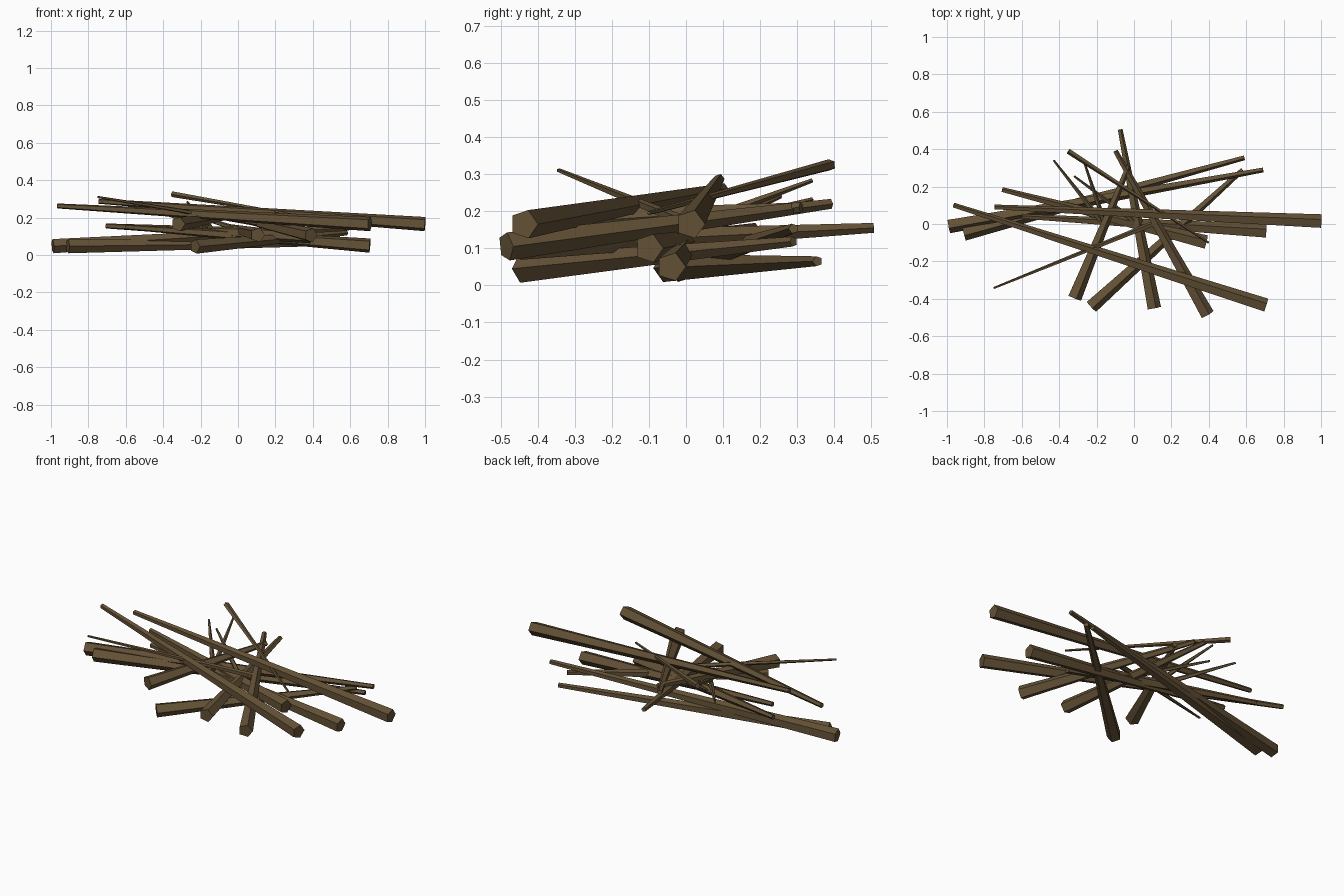
import bpy, bmesh
from mathutils import Vector, Matrix

if "Cube" in bpy.data.objects:
    bpy.data.objects.remove(bpy.data.objects["Cube"])

bark = bpy.data.materials.new("dark_bark_brown")
bark.diffuse_color = (0.13, 0.085, 0.038, 1)
bark.use_nodes = True
bark.node_tree.nodes["Principled BSDF"].inputs["Base Color"].default_value = bark.diffuse_color


def stick(name, thick_end, thin_end, r1, r2):
    """Tapered five-sided stick between two points."""
    a, b = Vector(thick_end), Vector(thin_end)
    d = (b - a).normalized()
    side = d.cross(Vector((0, 0, 1))).normalized()
    up = side.cross(d)
    rot = Matrix((up, side, -d)).transposed()
    if rot.determinant() < 0:
        rot = Matrix((up, side, d)).transposed()
    flip = rot.col[2].dot(d) < 0
    bm = bmesh.new()
    bmesh.ops.create_cone(bm, cap_ends=True, segments=5,
                          radius1=r2 if flip else r1, radius2=r1 if flip else r2,
                          depth=(b - a).length)
    bmesh.ops.transform(bm, matrix=Matrix.Translation((a + b) / 2) @ rot.to_4x4(),
                        verts=bm.verts)
    bmesh.ops.recalc_face_normals(bm, faces=bm.faces)
    me = bpy.data.meshes.new(name)
    bm.to_mesh(me)
    bm.free()
    me.materials.append(bark)
    bpy.context.collection.objects.link(bpy.data.objects.new(name, me))


# large branches: thick end, thin end
branches = [
    ((1.0, 0.012, 0.165), (-0.745, 0.09, 0.287)),
    ((0.705, -0.437, 0.165), (-0.965, 0.10, 0.262)),
    ((-0.99, -0.01, 0.047), (0.69, 0.29, 0.153)),
    ((-0.91, -0.05, 0.047), (0.59, 0.355, 0.065)),
    ((-0.23, -0.44, 0.045), (0.58, 0.29, 0.118)),
    ((0.705, -0.04, 0.05), (-0.60, 0.04, 0.15)),
    ((0.385, -0.10, 0.10), (-0.705, 0.183, 0.155)),
    ((-0.32, -0.395, 0.165), (-0.03, 0.31, 0.21)),
    ((0.105, -0.45, 0.107), (-0.075, 0.505, 0.155)),
    ((0.39, -0.485, 0.105), (-0.10, 0.39, 0.22)),
]
for i, (a, b) in enumerate(branches):
    stick(f"branch_{i + 1}", a, b, 0.04, 0.014)

# thin twigs: thick end, thin end
twigs = [
    ((-0.35, 0.39, 0.325), (0.40, -0.10, 0.195)),
    ((0.10, 0.0, 0.17), (-0.75, -0.343, 0.31)),
    ((-0.15, -0.02, 0.15), (-0.27, 0.34, 0.283)),
    ((-0.18, 0.02, 0.15), (-0.43, 0.34, 0.232)),
    ((0.02, 0.0, 0.13), (-0.32, 0.255, 0.24)),
]
for i, (a, b) in enumerate(twigs):
    stick(f"twig_{i + 1}", a, b, 0.016, 0.006)
